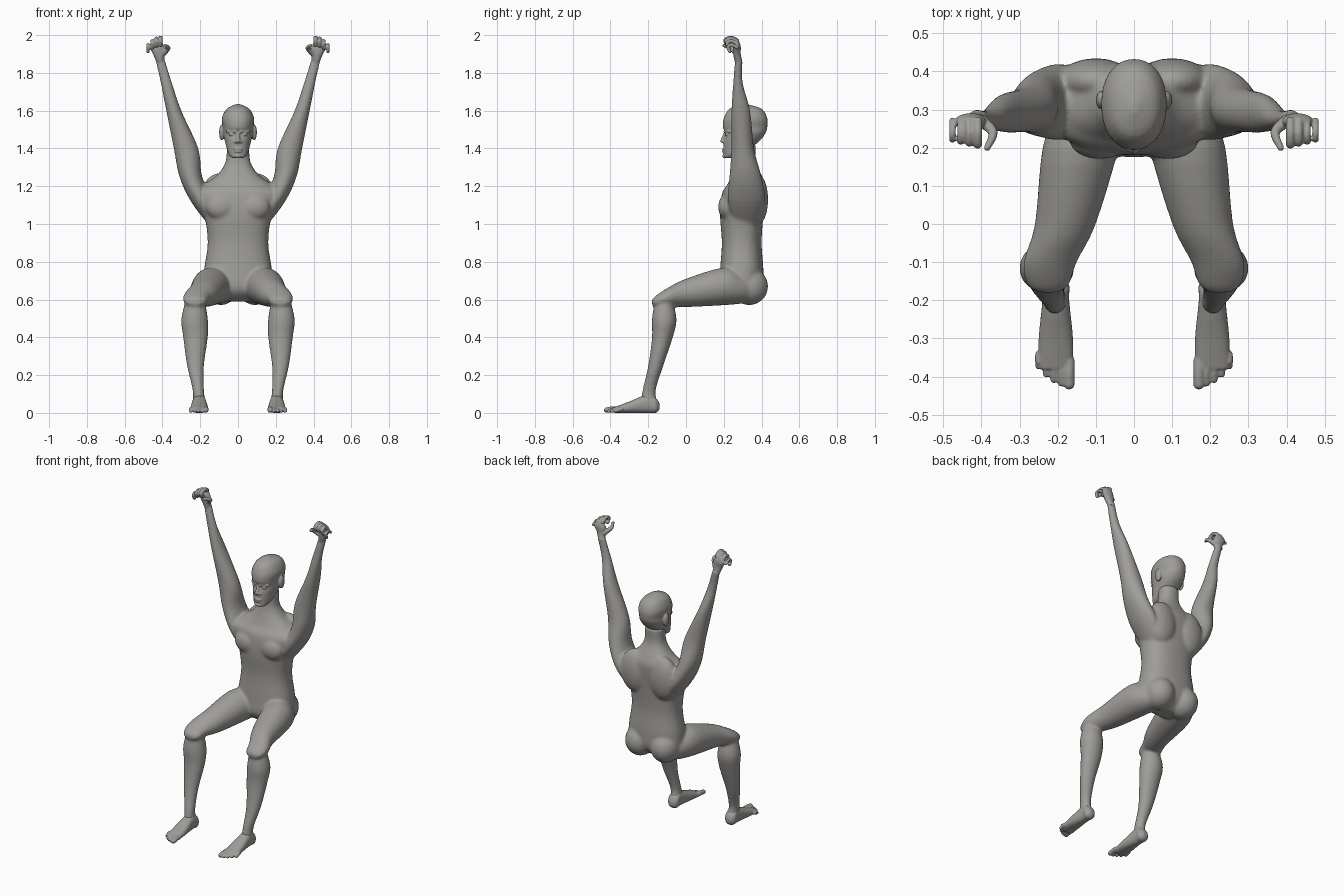
import bpy, bmesh
from math import sin, cos, pi
from mathutils import Vector, Matrix

if "Cube" in bpy.data.objects:
    bpy.data.objects.remove(bpy.data.objects["Cube"])

grey = (0.35, 0.34, 0.32, 1)
skin = bpy.data.materials.new("warm grey")
skin.use_nodes = True
skin.diffuse_color = grey
skin.node_tree.nodes["Principled BSDF"].inputs["Base Color"].default_value = grey


def spline(rows, steps):
    """Smoothly resample a list of equal-length rows."""
    rows = [Vector(row) for row in rows]
    last = len(rows) - 1
    result = []
    for i in range(last):
        start, end = rows[i], rows[i + 1]
        leave = (end - rows[max(i - 1, 0)]) / 2
        arrive = (rows[min(i + 2, last)] - start) / 2
        for k in range(steps):
            t = k / steps
            ease = t * t * (3 - 2 * t)
            result.append(start.lerp(end, ease)
                          + leave * t * (1 - t) ** 2
                          - arrive * t * t * (1 - t))
    return result + [rows[last]]


def loft(bm, slices, axis="z", side=1, square=2.0, count=32):
    """Skin rounded slices: (position, x min, x max, other min, other max)."""
    rings = []
    for position, x_min, x_max, w_min, w_max in spline(slices, 4):
        ring = []
        for k in range(count):
            c, s = cos(2 * pi * k / count), sin(2 * pi * k / count)
            reach = (abs(c) ** square + abs(s) ** square) ** (-1 / square) / 2
            x = side * ((x_min + x_max) / 2 + (x_max - x_min) * c * reach)
            w = (w_min + w_max) / 2 + (w_max - w_min) * s * reach
            place = (x, w, position) if axis == "z" else (x, position, w)
            ring.append(bm.verts.new(place))
        rings.append(ring)
    for lower, upper in zip(rings, rings[1:]):
        for k in range(count):
            n = (k + 1) % count
            bm.faces.new((lower[k], lower[n], upper[n], upper[k]))
    bm.faces.new(rings[0])
    bm.faces.new(rings[-1])


def centred(rows):
    """Turn (z, half width, front, back) rows into symmetric slices."""
    return [(z, -half, half, front, back) for z, half, front, back in rows]


def blob(bm, centre, size, side=1):
    x, y, z = centre
    place = Matrix.Translation((side * x, y, z)) @ Matrix.Diagonal((*size, 1))
    bmesh.ops.create_icosphere(bm, subdivisions=3, radius=1, matrix=place)


def strand(bm, points, side=1):
    """Rounded strand through (x, y, z, radius) points."""
    for x, y, z, radius in spline(points, 7):
        place = Matrix.Translation((side * x, y, z))
        bmesh.ops.create_icosphere(bm, subdivisions=2, radius=radius, matrix=place)


def finish(bm, name, voxel, smoothing):
    """Fuse the overlapping volumes into one smooth surface."""
    bmesh.ops.recalc_face_normals(bm, faces=bm.faces)
    mesh = bpy.data.meshes.new(name)
    bm.to_mesh(mesh)
    bm.free()
    mesh.materials.append(skin)
    obj = bpy.data.objects.new(name, mesh)
    bpy.context.collection.objects.link(obj)
    fuse = obj.modifiers.new("fuse", "REMESH")
    fuse.mode = "VOXEL"
    fuse.voxel_size = voxel
    fuse.use_smooth_shade = True
    relax = obj.modifiers.new("relax", "SMOOTH")
    relax.factor = 0.5
    relax.iterations = smoothing


def add_arm(bm, side):
    loft(bm, [
        (1, .09, .16, .25, .38), (1.12, .13, .25, .22, .42),
        (1.25, .19, .31, .23, .4), (1.4, .21, .34, .24, .36),
        (1.6, .3, .38, .24, .34), (1.75, .35, .41, .25, .3),
        (1.88, .39, .44, .26, .3),
    ], side=side)


def add_leg(bm, side):
    # Thigh
    loft(bm, [
        (.38, .06, .14, .6, .7), (.3, .03, .2, .58, .74),
        (.2, .04, .24, .57, .77), (0, .1, .26, .56, .71),
        (-.1, .15, .29, .56, .66), (-.16, .17, .28, .56, .62),
        (-.18, .2, .25, .57, .6),
    ], axis="y", side=side)
    # Shin and calf
    loft(bm, [
        (.62, .18, .27, -.16, -.08), (.5, .16, .3, -.18, -.05),
        (.4, .16, .29, -.18, -.07), (.25, .18, .27, -.2, -.12),
        (.12, .18, .24, -.23, -.16), (.05, .17, .24, -.24, -.15),
    ], side=side)


def add_hand(bm, side):
    # Palm
    loft(bm, [
        (1.85, .39, .43, .26, .3), (1.9, .39, .45, .25, .29),
        (1.94, .39, .47, .25, .29), (1.97, .41, .45, .26, .28),
    ], side=side)
    # Four curled fingers
    for finger in range(4):
        x = .41 + .022 * finger
        top = 1.985 - .004 * finger ** 2
        tip = .21 + .004 * finger
        radius = .0125 - .001 * finger
        strand(bm, [(x, .27, top - .015, radius), (x, .24, top, radius),
                    (x, tip, top - .012, radius),
                    (x, tip + .01, top - .036, radius)], side)
    # Thumb
    strand(bm, [(.4, .27, 1.9, .017), (.37, .24, 1.93, .013),
                (.385, .2, 1.945, .009)], side)


def add_foot(bm, side):
    loft(bm, [
        (-.14, .19, .22, .02, .05), (-.16, .17, .24, 0, .08),
        (-.2, .17, .24, 0, .1), (-.3, .16, .25, 0, .06),
        (-.38, .16, .25, 0, .03),
    ], axis="y", side=side, square=2.4)
    # Five toes, shorter towards the outside
    for toe in range(5):
        x = .17 + .02 * toe
        tip = .003 * toe ** 2 - .42
        radius = .01 if toe else .015
        strand(bm, [(x, -.36, .02, radius), (x, tip + .03, .02, radius),
                    (x, tip, radius, radius)], side)


# Torso and neck
body = bmesh.new()
loft(body, centred([
    (.59, .07, .24, .33), (.65, .17, .18, .4), (.75, .18, .18, .41),
    (.9, .16, .19, .4), (1.05, .18, .18, .41), (1.16, .23, .19, .42),
    (1.21, .18, .22, .42), (1.26, .11, .24, .4), (1.33, .065, .26, .37),
    (1.42, .06, .26, .37),
]), square=2.4)
for side in (1, -1):
    # Buttocks, chest and shoulder blades
    blob(body, (.09, .335, .67), (.09, .1, .1), side)
    blob(body, (.09, .22, 1.09), (.08, .05, .07), side)
    blob(body, (.1, .375, 1.13), (.1, .06, .14), side)
    add_arm(body, side)
    add_leg(body, side)
finish(body, "body", .008, 8)

# Head
head = bmesh.new()
loft(head, centred([
    (1.35, .03, .2, .25), (1.37, .05, .2, .3), (1.44, .07, .2, .39),
    (1.48, .08, .21, .42), (1.51, .08, .195, .43), (1.56, .085, .2, .43),
    (1.61, .06, .23, .4), (1.635, .01, .29, .32),
]), square=2.2)
# Nose, lips and chin
strand(head, [(0, .21, 1.485, .009), (0, .193, 1.44, .012)])
blob(head, (0, .2, 1.396), (.024, .009, .006))
blob(head, (0, .2, 1.383), (.02, .009, .006))
blob(head, (0, .205, 1.36), (.02, .013, .012))
for side in (1, -1):
    # Nostril, eye, brow and ear
    blob(head, (.013, .2, 1.435), (.009, .011, .008), side)
    blob(head, (.034, .217, 1.474), (.016, .01, .008), side)
    strand(head, [(.015, .206, 1.49, .008), (.055, .228, 1.49, .008)], side)
    blob(head, (.086, .325, 1.485), (.014, .024, .042), side)
finish(head, "head", .004, 3)

# Hands and feet
for side, word in ((1, "left"), (-1, "right")):
    hand = bmesh.new()
    add_hand(hand, side)
    finish(hand, word + "_hand", .0035, 3)
    foot = bmesh.new()
    add_foot(foot, side)
    finish(foot, word + "_foot", .004, 3)
